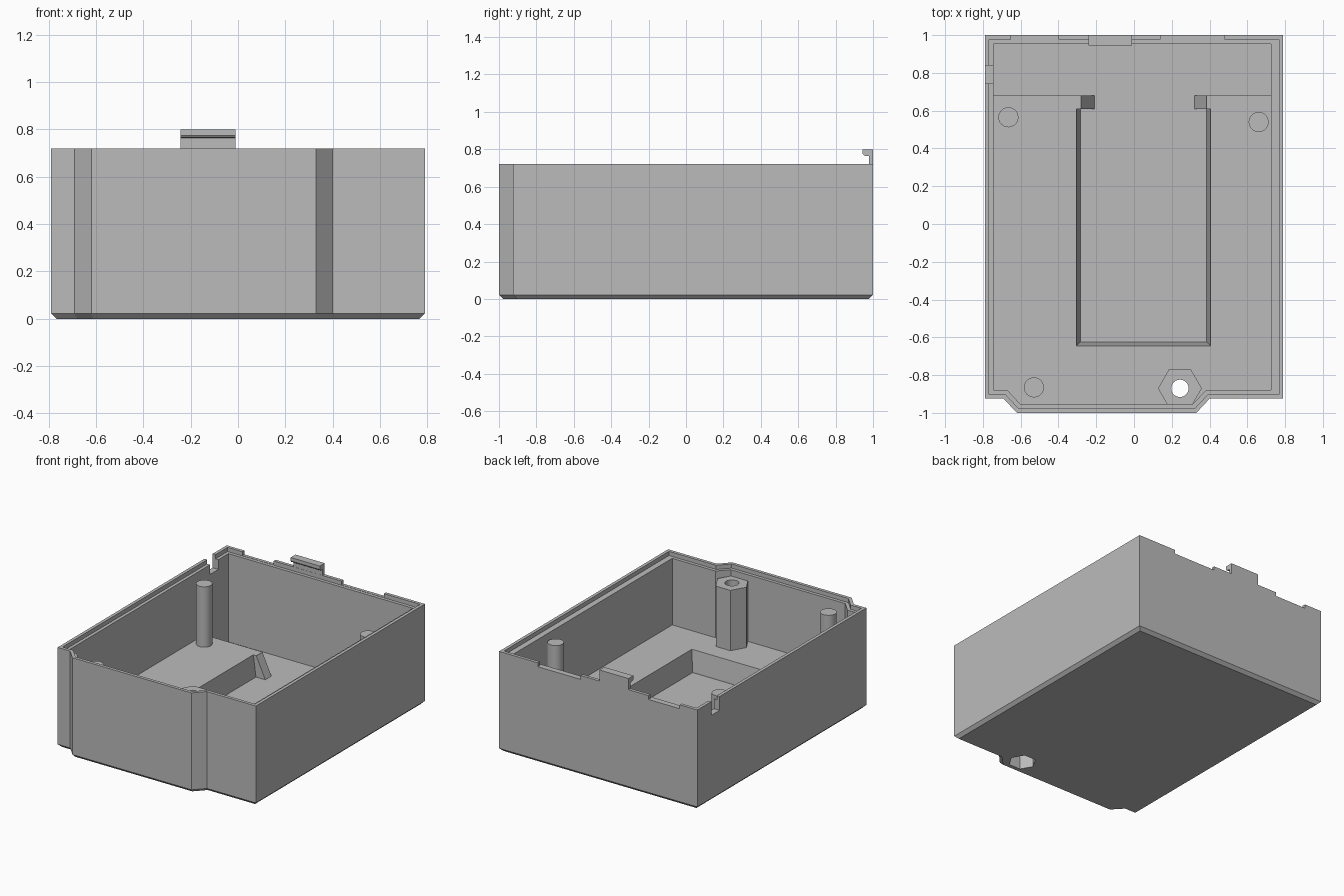
import bpy, bmesh, math

cube = bpy.data.objects.get("Cube")
if cube:
    bpy.data.objects.remove(cube, do_unlink=True)

GREY = (0.5, 0.5, 0.5, 1.0)
plastic = bpy.data.materials.new("grey plastic")
plastic.use_nodes = True
plastic.diffuse_color = GREY
plastic.node_tree.nodes["Principled BSDF"].inputs["Base Color"].default_value = GREY

FLOOR, RAISED, POST_TOP, LEDGE, RIM = 0.055, 0.21, 0.645, 0.69, 0.72


def loft(name, loops):
    """Skin matching loops of 3D points and cap both ends."""
    bm = bmesh.new()
    rings = [[bm.verts.new(p) for p in loop] for loop in loops]
    n = len(rings[0])
    for a, b in zip(rings, rings[1:]):
        for i in range(n):
            j = (i + 1) % n
            bm.faces.new((a[i], a[j], b[j], b[i]))
    bm.faces.new(rings[0][::-1])
    bm.faces.new(rings[-1])
    bmesh.ops.recalc_face_normals(bm, faces=bm.faces)
    mesh = bpy.data.meshes.new(name)
    bm.to_mesh(mesh)
    bm.free()
    mesh.materials.append(plastic)
    obj = bpy.data.objects.new(name, mesh)
    bpy.context.collection.objects.link(obj)
    return obj


def at_z(points, z):
    return [(x, y, z) for x, y in points]


def column(name, x, y, radius, z0, z1, sides):
    ring = [(x + radius * math.cos(math.tau * i / sides),
             y + radius * math.sin(math.tau * i / sides)) for i in range(sides)]
    return loft(name, [at_z(ring, z0), at_z(ring, z1)])


def box(name, x0, x1, y0, y1, z0, z1):
    ring = [(x0, y0), (x1, y0), (x1, y1), (x0, y1)]
    return loft(name, [at_z(ring, z0), at_z(ring, z1)])


def cut(targets, cutter):
    """Subtract the cutter from every target, then discard it."""
    cutter.hide_render = True
    for obj in targets:
        mod = obj.modifiers.new("cut", "BOOLEAN")
        mod.operation = "DIFFERENCE"
        mod.solver = "EXACT"
        mod.object = cutter
        bpy.context.view_layer.update()
        result = bpy.data.meshes.new_from_object(
            obj.evaluated_get(bpy.context.evaluated_depsgraph_get()))
        obj.modifiers.clear()
        obj.data = result
    bpy.data.objects.remove(cutter, do_unlink=True)


def front_edge(t, right):
    """Front of the outline with its shallow bulge, inset by t."""
    s = 0.41 * t
    f, b = -0.925 + t, -1 + t
    return [(-0.79 + t, f), (-0.69 + s, f), (-0.62 + s, b),
            (0.33 - s, b), (0.40 - s, f), (right, f)]


def outline(t, right=None):
    right = 0.79 - t if right is None else right
    return front_edge(t, right) + [(right, 1 - t), (-0.79 + t, 1 - t)]


# Open case: chamfered base, outer walls, rim lip, inner ledge and floor
outer, lip, inner = outline(0), outline(0.023), outline(0.046, 0.725)
case = loft("case", [at_z(outline(0.022), 0), at_z(outer, 0.022), at_z(outer, RIM),
                     at_z(lip, RIM), at_z(lip, LEDGE), at_z(inner, LEDGE),
                     at_z(inner, FLOOR)])

# Rim cut-outs in the back lip and a slot in the right wall
for x0, x1 in ((-0.65, -0.40), (0.14, 0.48)):
    cut([case], box("lip_cutter", x0, x1, 0.95, 1.1, LEDGE + 0.002, 0.9))
cut([case], box("slot_cutter", -0.9, -0.735, 0.745, 0.84, 0.62, 0.9))


# Raised floor with a pocket that opens to the back
def raised_loop(p):
    step = 0.68
    return front_edge(0.03, 0.74) + [
        (0.74, step), (0.385, step), (0.385, 0.61), (0.405 - p, 0.61),
        (0.405 - p, -0.645 + p), (-0.305 + p, -0.645 + p),
        (-0.305 + p, 0.61), (-0.28, 0.61), (-0.28, step), (-0.76, step)]


raised_floor = loft("raised_floor", [at_z(raised_loop(0.022), FLOOR - 0.02),
                                     at_z(raised_loop(0.02), FLOOR + 0.01),
                                     at_z(raised_loop(0), RAISED)])

# Sloping gussets at the pocket opening
for name, x_wall, x_toe in (("right_gusset", -0.282, -0.205), ("left_gusset", 0.387, 0.317)):
    tri = [(x_wall, FLOOR - 0.01), (x_toe, FLOOR - 0.01), (x_wall, RAISED)]
    loft(name, [[(x, y, z) for x, z in tri] for y in (0.61, 0.68)])

# Round support posts
posts = [column(name, x, y, 0.053, RAISED - 0.02, POST_TOP, 32) for name, x, y in (
    ("back_right_post", -0.665, 0.565), ("back_left_post", 0.66, 0.54),
    ("front_right_post", -0.53, -0.865))]

# Hexagonal screw post, open below, with a round hole through the top
sx, sy = 0.243, -0.87
screw_post = column("screw_post", sx, sy, 0.116, FLOOR - 0.03, POST_TOP, 6)
cut([case, raised_floor, screw_post],
    column("recess_cutter", sx, sy, 0.092, -0.1, 0.55, 6))
cut([screw_post], column("hole_cutter", sx, sy, 0.046, 0.4, 0.9, 32))

# Snap hook on the back rim
hook = [(1, LEDGE), (1, 0.80), (0.945, 0.80), (0.945, 0.775), (0.952, 0.766),
        (0.978, 0.763), (0.978, LEDGE)]
loft("snap_hook", [[(x, y, z) for y, z in hook] for x in (-0.242, -0.01)])

# Smooth the round parts while keeping crisp edges
bpy.ops.object.select_all(action="DESELECT")
for obj in posts + [screw_post]:
    obj.select_set(True)
bpy.context.view_layer.objects.active = screw_post
bpy.ops.object.shade_smooth_by_angle(angle=math.radians(30))
